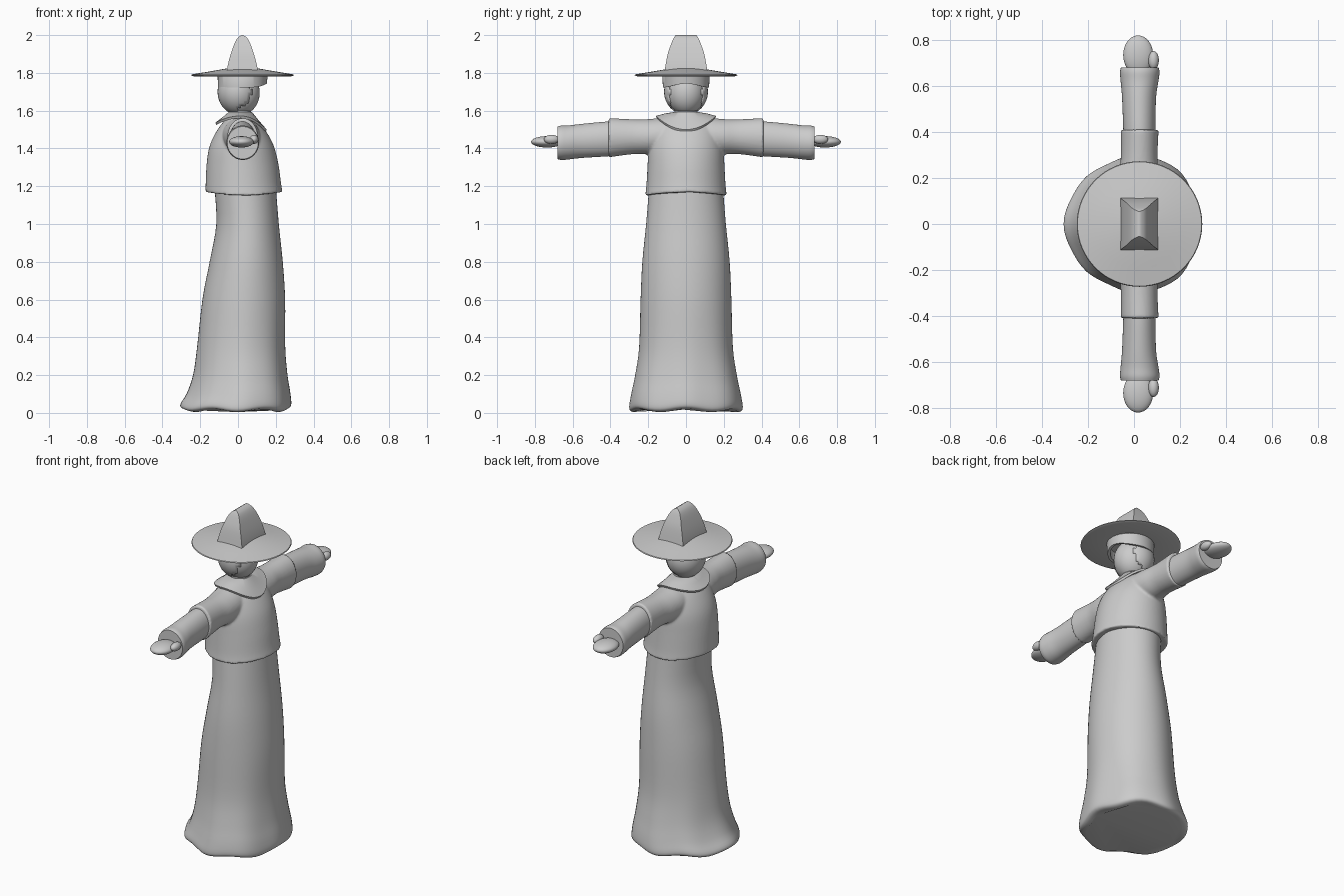
import bpy, bmesh, math
from mathutils import Vector

if "Cube" in bpy.data.objects:
    bpy.data.objects.remove(bpy.data.objects["Cube"])

N = 64


def resample(rows, k=4):
    """Catmull-Rom subdivision of a list of section tuples."""
    out = []
    for i in range(len(rows) - 1):
        a, b, c, d = (rows[max(i - 1, 0)], rows[i], rows[i + 1], rows[min(i + 2, len(rows) - 1)])
        for j in range(k):
            t = j / k
            out.append(tuple(0.5 * (2 * q + (r - p) * t + (2 * p - 5 * q + 4 * r - s) * t * t
                                    + (3 * q - p - 3 * r + s) * t ** 3)
                             for p, q, r, s in zip(a, b, c, d)))
    return out + [rows[-1]]


def skin(bm, rings, caps=True):
    """Join rings of points into a tube."""
    vs = [[bm.verts.new(p) for p in r] for r in rings]
    n = len(vs[0])
    for a, b in zip(vs, vs[1:]):
        for i in range(n):
            bm.faces.new((a[i], a[(i + 1) % n], b[(i + 1) % n], b[i]))
    if caps:
        bm.faces.new(vs[0])
        bm.faces.new(vs[-1])


def finish(name, bm, angle=40):
    bmesh.ops.recalc_face_normals(bm, faces=bm.faces)
    me = bpy.data.meshes.new(name)
    bm.to_mesh(me)
    bm.free()
    ob = bpy.data.objects.new(name, me)
    bpy.context.collection.objects.link(ob)
    bpy.ops.object.select_all(action='DESELECT')
    ob.select_set(True)
    bpy.context.view_layer.objects.active = ob
    bpy.ops.object.shade_smooth_by_angle(angle=math.radians(angle))
    return ob


def flat_ring(z, x0, x1, ry, warp=None, lift=None):
    """Horizontal oval from x0 to x1; warp scales radius, lift shifts height."""
    pts = []
    for i in range(N):
        a = math.tau * i / N
        w = warp(a) if warp else 1
        pts.append(Vector(((x0 + x1) / 2 + (x1 - x0) / 2 * math.cos(a) * w,
                           ry * math.sin(a) * w, z + (lift(a) if lift else 0))))
    return pts


def side_ring(y, cx, cz, rx, rz):
    """Oval across an arm at y."""
    return [Vector((cx + rx * math.cos(math.tau * i / N), y, cz + rz * math.sin(math.tau * i / N)))
            for i in range(N)]


def ellipsoid(bm, c, r):
    g = bmesh.ops.create_uvsphere(bm, u_segments=40, v_segments=24, radius=1)
    for v in g['verts']:
        v.co = Vector(c) + Vector(v.co[i] * r[i] for i in range(3))
    return g['verts']


# long skirt with three soft folds at the hem
skirt = [(0.012, -0.255, 0.245, 0.27), (0.018, -0.285, 0.275, 0.29), (0.04, -0.292, 0.288, 0.297),
         (0.1, -0.26, 0.282, 0.288), (0.2, -0.23, 0.265, 0.268), (0.35, -0.212, 0.252, 0.247),
         (0.6, -0.187, 0.25, 0.24), (0.8, -0.15, 0.237, 0.231), (1.0, -0.115, 0.216, 0.211),
         (1.2, -0.125, 0.2, 0.195)]
bm = bmesh.new()
rings = []
for z, x0, x1, ry in resample(skirt):
    f = max(0, 1 - z / 0.9) ** 2
    rings.append(flat_ring(z, x0, x1, ry,
                           lambda a: 1 + f * (0.035 * math.cos(3 * (a - math.pi)) + 0.012 * math.cos(8 * a)),
                           lambda a: 0.008 * f * math.cos(6 * a)))
skin(bm, rings)
finish("skirt", bm)

# jacket body and short upper sleeves, blended into one surface
body = [(1.15, -0.172, 0.236, 0.216), (1.2, -0.171, 0.228, 0.21), (1.3, -0.167, 0.216, 0.204),
        (1.38, -0.158, 0.2, 0.2), (1.44, -0.14, 0.178, 0.192), (1.5, -0.108, 0.142, 0.175),
        (1.55, -0.07, 0.1, 0.14), (1.575, -0.045, 0.075, 0.1)]
bm = bmesh.new()
skin(bm, [flat_ring(z, a, b, r, lift=lambda t: 0.02 * math.cos(t) ** 2 * max(0, 1 - (z - 1.15) / 0.2))
          for z, a, b, r in resample(body)])
arm = [(0.0, 0.015, 1.465, 0.1, 0.095), (0.12, 0.017, 1.465, 0.1, 0.097), (0.2, 0.02, 1.462, 0.092, 0.093),
       (0.28, 0.022, 1.462, 0.08, 0.092), (0.41, 0.025, 1.457, 0.082, 0.104)]
half = resample(arm)
skin(bm, [side_ring(-y, *r) for y, *r in reversed(half[1:])] + [side_ring(y, *r) for y, *r in half])
jacket = finish("jacket", bm)
m = jacket.modifiers.new("blend", 'REMESH')
m.mode, m.voxel_size, m.use_smooth_shade = 'VOXEL', 0.007, True
m = jacket.modifiers.new("soften", 'SMOOTH')
m.factor, m.iterations = 0.5, 5

# lower sleeves, hands and thumbs on both sides
lower = [(0.36, 0.024, 1.452, 0.07, 0.09), (0.42, 0.023, 1.45, 0.07, 0.092), (0.55, 0.022, 1.44, 0.074, 0.09),
         (0.62, 0.024, 1.432, 0.082, 0.09), (0.66, 0.025, 1.43, 0.086, 0.091), (0.68, 0.025, 1.43, 0.082, 0.086)]
for side, s in (("left", 1), ("right", -1)):
    bm = bmesh.new()
    skin(bm, [side_ring(s * y, *r) for y, *r in resample(lower)])
    finish(side + "_sleeve", bm)
    bm = bmesh.new()
    ellipsoid(bm, (0.018, s * 0.735, 1.435), (0.065, 0.085, 0.03))
    ellipsoid(bm, (0.085, s * 0.712, 1.448), (0.023, 0.04, 0.024))
    finish(side + "_hand", bm)

# flared collar dipping at the front, plus neck
def droop(a):
    c = math.cos(a)
    return -(0.072 if c > 0 else 0.035) * c * c

bm = bmesh.new()
skin(bm, [flat_ring(1.592, -0.05, 0.075, 0.07),
          flat_ring(1.584, -0.08, 0.11, 0.115, lift=lambda a: 0.5 * droop(a)),
          flat_ring(1.572, -0.12, 0.152, 0.16, lift=droop),
          flat_ring(1.56, -0.115, 0.146, 0.155, lift=droop),
          flat_ring(1.565, -0.05, 0.07, 0.07)])
finish("collar", bm)
bm = bmesh.new()
skin(bm, [flat_ring(z, -0.045, 0.07, 0.06) for z in (1.54, 1.64)])
finish("neck", bm)

# face and hair shell with a front opening
bm = bmesh.new()
ellipsoid(bm, (0.012, 0, 1.695), (0.103, 0.1, 0.118))
finish("face", bm)
bm = bmesh.new()
vs = ellipsoid(bm, (0.0, 0, 1.7), (0.108, 0.116, 0.122))
bmesh.ops.delete(bm, geom=[v for v in vs if v.co.x > 0 and abs(v.co.y) < 0.08 and v.co.z > 1.575], context='VERTS')
hair = finish("hair", bm)
m = hair.modifiers.new("thickness", 'SOLIDIFY')
m.thickness = 0.012

# band under the hat, arched over the brow
def arch(a):
    return 0.02 * max(0, math.cos(a)) ** 4

bm = bmesh.new()
skin(bm, [flat_ring(1.815, -0.085, 0.13, 0.11), flat_ring(1.79, -0.108, 0.158, 0.126),
          flat_ring(1.723, -0.106, 0.152, 0.122, lift=arch),
          flat_ring(1.725, -0.09, 0.137, 0.107, lift=arch), flat_ring(1.78, -0.09, 0.137, 0.107)])
finish("hat_band", bm)

# wide shallow brim
bm = bmesh.new()
skin(bm, [[Vector((0.024 + r * math.cos(math.tau * i / N), r * math.sin(math.tau * i / N), z)) for i in range(N)]
          for r, z in ((0.1, 1.795), (0.26, 1.782), (0.273, 1.787), (0.27, 1.792), (0.19, 1.805), (0.08, 1.824), (0.02, 1.828))])
finish("hat_brim", bm)

# crown: rectangular sections narrowing to a ridge
crown = [(1.80, 0.083, 0.115), (1.83, 0.079, 0.11), (1.87, 0.07, 0.103), (1.91, 0.058, 0.094), (1.95, 0.044, 0.08),
         (1.975, 0.032, 0.07), (1.99, 0.02, 0.062), (2.0, 0.004, 0.055)]
bm = bmesh.new()
skin(bm, [[Vector((0.023 + w * sx, d * sy, z)) for sx, sy in ((1, 1), (-1, 1), (-1, -1), (1, -1))]
          for z, w, d in resample(crown, 2)])
finish("hat_crown", bm, 35)
